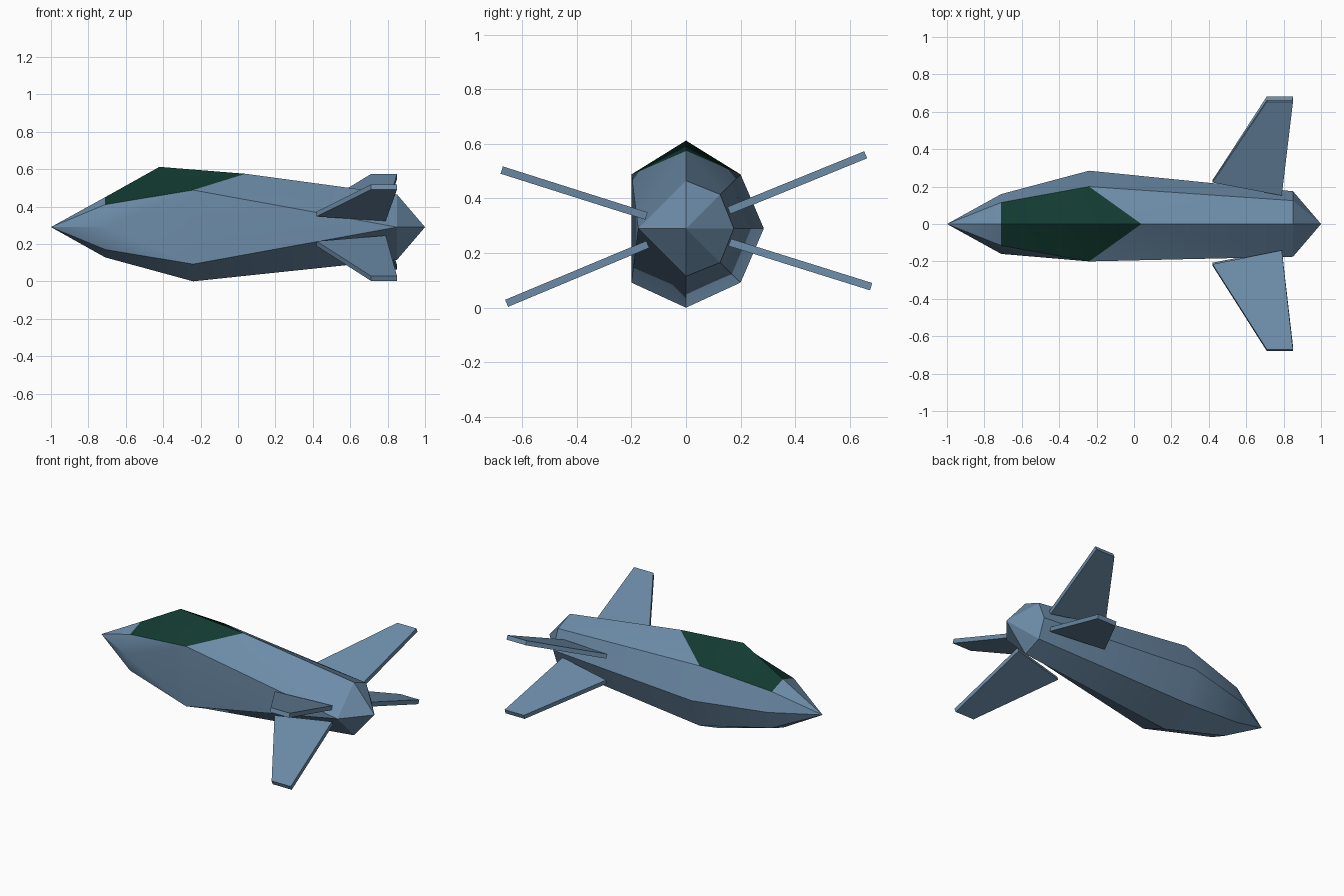
import bpy, bmesh, math
from mathutils import Vector

cube = bpy.data.objects.get("Cube")
if cube:
    bpy.data.objects.remove(cube, do_unlink=True)


def material(name, rgb):
    m = bpy.data.materials.new(name)
    m.use_nodes = True
    m.diffuse_color = (*rgb, 1)
    m.node_tree.nodes["Principled BSDF"].inputs["Base Color"].default_value = (*rgb, 1)
    return m


BLUE = material("steel blue", (0.15, 0.26, 0.39))
GREEN = material("dark green glass", (0.006, 0.042, 0.030))


def finish(bm, name, mats):
    bmesh.ops.recalc_face_normals(bm, faces=bm.faces)
    mesh = bpy.data.meshes.new(name)
    bm.to_mesh(mesh)
    bm.free()
    for m in mats:
        mesh.materials.append(m)
    ob = bpy.data.objects.new(name, mesh)
    bpy.context.collection.objects.link(ob)
    return ob


# Hull: three faceted rings between a nose point and a tail point
AXIS = 0.29
bm = bmesh.new()


def vert(x, y, z):
    return bm.verts.new((x, y, z))


def ring(x, side, diag_y, diag_z, top_z, bottom_z, top_x=None):
    """Eight points from the top, round the left (+y), bottom and right (-y)."""
    up, low = AXIS + diag_z, AXIS - diag_z
    pts = [(0, top_z), (diag_y, up), (side, AXIS), (diag_y, low),
           (0, bottom_z), (-diag_y, low), (-side, AXIS), (-diag_y, up)]
    r = [vert(x, y, z) for y, z in pts]
    if top_x is not None:
        r[0].co.x = top_x
    return r


nose, tail = vert(-1, 0, AXIS), vert(1, 0, AXIS)
front = ring(-0.71, 0.16, 0.115, 0.12, 0.45, 0.128)
mid = ring(-0.24, 0.285, 0.2, 0.198, 0.612, 0, top_x=-0.42)
rear = ring(0.85, 0.175, 0.125, 0.125, 0.465, 0.115)
canopy_end = vert(0.04, 0, 0.575)


def face(*vs, mat=0):
    bm.faces.new(vs).material_index = mat


# Nose cone and the faces that are the same on both sides
for i in range(8):
    face(nose, front[i], front[(i + 1) % 8])
for i in (1, 2, 3, 4):
    face(front[i], front[i + 1], mid[i + 1], mid[i])
for i in (1, 2, 3):
    face(mid[i], mid[i + 1], rear[i + 1], rear[i])
for i in range(4):
    face(rear[i], rear[i + 1], tail)
face(canopy_end, mid[1], rear[1], rear[0])

# Flattened right flank, tapering to a single point at the rear
face(front[5], front[6], mid[5])
face(front[6], front[7], mid[7])
face(front[6], mid[7], mid[5])
face(mid[5], mid[7], rear[6])
face(mid[4], mid[5], rear[6], rear[4])
face(canopy_end, mid[7], rear[6], rear[0])
face(rear[4], rear[6], tail)
face(rear[6], rear[0], tail)

# Canopy
for s in (1, 7):
    face(front[0], front[s], mid[s], mid[0], mat=1)
    face(mid[0], mid[s], canopy_end, mat=1)

bmesh.ops.delete(bm, geom=[v for v in bm.verts if not v.link_faces], context='VERTS')
hull = finish(bm, "hull", [BLUE, GREEN])
bpy.context.view_layer.objects.active = hull
hull.select_set(True)
bpy.ops.object.shade_smooth_by_angle(angle=math.radians(25))
hull.select_set(False)

# Four swept tail fins: (x, fraction of span) outline made into a thin plate
OUTLINE = [(0.42, 0.14), (0.71, 1), (0.85, 1), (0.79, 0)]
THICK = 0.028


def fin(name, root, tip):
    root, tip = Vector((0, *root)), Vector((0, *tip))
    normal = (tip - root).normalized().cross(Vector((1, 0, 0)))
    b = bmesh.new()
    base = [b.verts.new(root.lerp(tip, t) + Vector((x, 0, 0)) - normal * THICK / 2)
            for x, t in OUTLINE]
    f = b.faces.new(base)
    ext = bmesh.ops.extrude_face_region(b, geom=[f], use_keep_orig=True)
    moved = [g for g in ext["geom"] if isinstance(g, bmesh.types.BMVert)]
    bmesh.ops.translate(b, verts=moved, vec=normal * THICK)
    finish(b, name, [BLUE])


fin("upper_back_fin", (0.157, 0.356), (0.658, 0.56))
fin("lower_back_fin", (0.158, 0.24), (0.678, 0.077))
fin("upper_front_fin", (-0.145, 0.336), (-0.675, 0.504))
fin("lower_front_fin", (-0.14, 0.232), (-0.657, 0.016))
